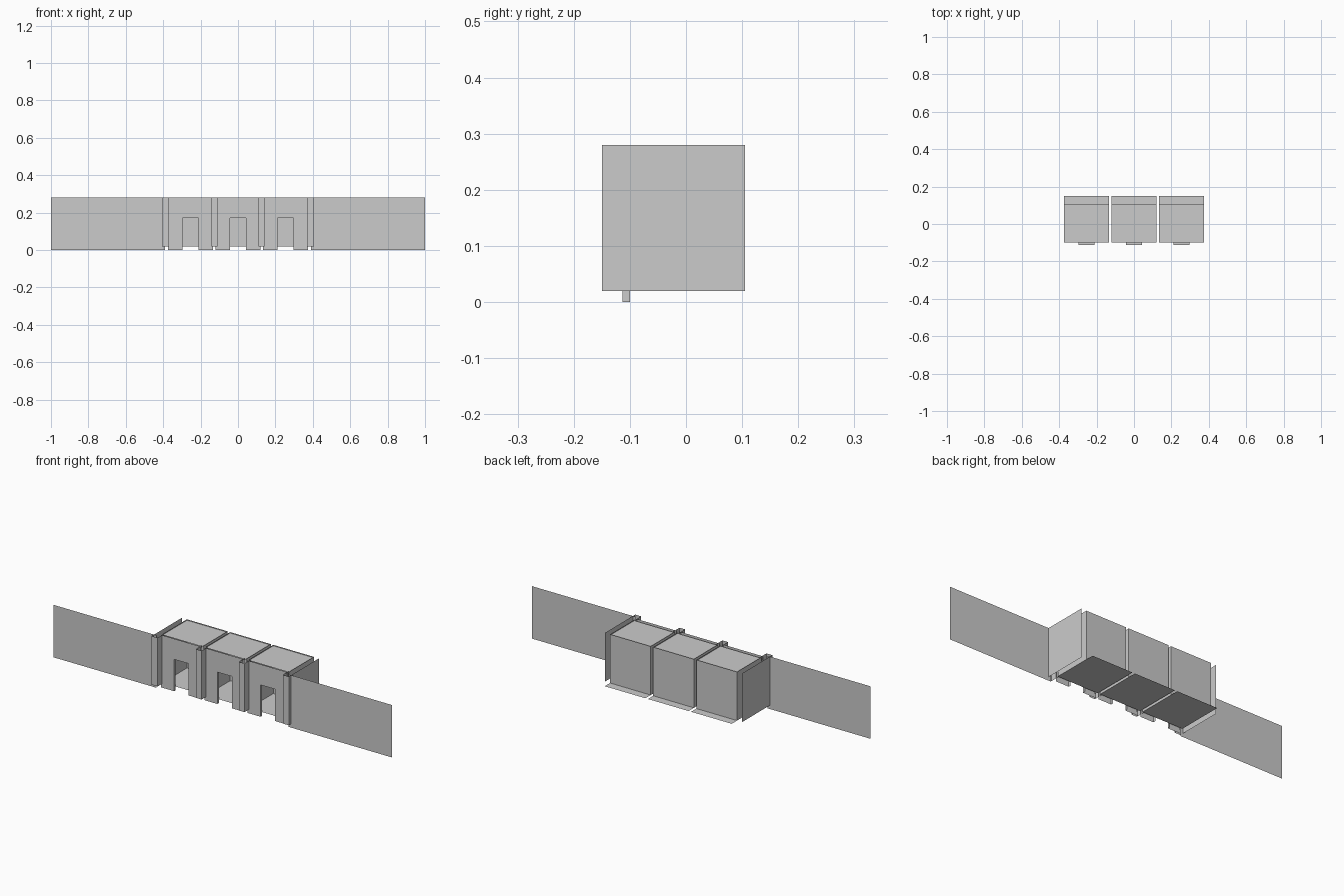
import bpy

if "Cube" in bpy.data.objects:
    bpy.data.objects.remove(bpy.data.objects["Cube"])

FLOOR, TOP = 0.02, 0.28      # floor level and wall top
FRONT, BACK = -0.113, 0.105  # front panel and back wall planes
ROOM_Y = -0.10               # where the roof and floor start


def sheets(name, quads):
    """One object made of flat quads."""
    verts = [v for q in quads for v in q]
    faces = [tuple(range(i * 4, i * 4 + 4)) for i in range(len(quads))]
    me = bpy.data.meshes.new(name)
    me.from_pydata(verts, [], faces)
    ob = bpy.data.objects.new(name, me)
    bpy.context.collection.objects.link(ob)
    return ob


def facing_y(x0, x1, y, z0, z1):
    return [(x0, y, z0), (x1, y, z0), (x1, y, z1), (x0, y, z1)]


def facing_x(x, y0, y1, z0, z1):
    return [(x, y0, z0), (x, y1, z0), (x, y1, z1), (x, y0, z1)]


def facing_z(x0, x1, y0, y1, z):
    return [(x0, y0, z), (x1, y0, z), (x1, y1, z), (x0, y1, z)]


# Three rooms, each with a doorway in the front
HALF, DOOR, DOOR_TOP = 0.12, 0.043, 0.17
for label, cx in (("left", -0.255), ("middle", 0.0), ("right", 0.255)):
    a, b = cx - HALF, cx + HALF
    d0, d1 = cx - DOOR, cx + DOOR
    sheets(label + "_front_panel", [
        facing_y(a, d0, FRONT, 0, TOP),
        facing_y(d1, b, FRONT, 0, TOP),
        facing_y(d0, d1, FRONT, DOOR_TOP, TOP)])
    sheets(label + "_door_reveal", [
        facing_x(d0, FRONT, ROOM_Y, 0, DOOR_TOP),
        facing_x(d1, FRONT, ROOM_Y, 0, DOOR_TOP),
        facing_z(d0, d1, FRONT, ROOM_Y, DOOR_TOP)])
    sheets(label + "_room_walls", [
        facing_x(a, ROOM_Y, BACK, FLOOR, TOP),
        facing_x(b, ROOM_Y, BACK, FLOOR, TOP),
        facing_y(a, b, BACK, FLOOR, TOP)])
    sheets(label + "_roof", [facing_z(a, b, ROOM_Y, BACK, 0.275)])
    sheets(label + "_floor", [facing_z(a, b, ROOM_Y, 0.15, FLOOR)])

# Open-topped channel pillars between the rooms
for side, s in (("left", -1), ("right", 1)):
    for kind, x0, x1 in (("inner", 0.11, 0.143), ("outer", 0.37, 0.405)):
        quads = [facing_y(s * x0, s * x1, -0.15, FLOOR, TOP),
                 facing_x(s * x0, -0.15, ROOM_Y, FLOOR, TOP)]
        # The outermost channel side runs the full depth as the end wall
        depth = BACK if kind == "outer" else ROOM_Y
        quads.append(facing_x(s * x1, -0.15, depth, FLOOR, TOP))
        sheets(f"{side}_{kind}_pillar", quads)
    # Long wing wall
    sheets(side + "_wing_wall", [facing_y(s * 0.39, s * 1.0, -0.13, 0, TOP)])
